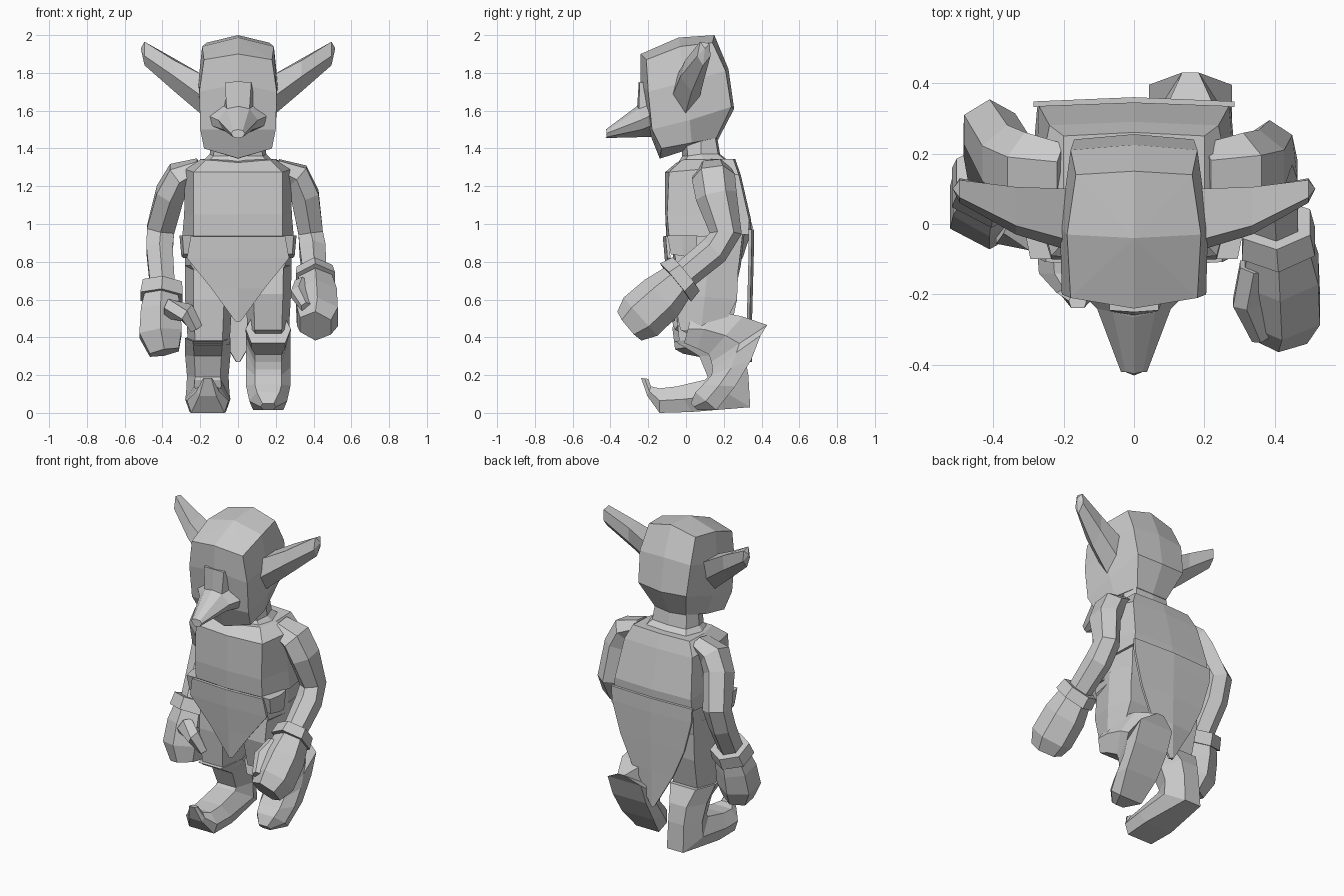
import bpy, bmesh, math
from mathutils import Vector

grey = bpy.data.materials.new("plain grey")
grey.diffuse_color = (0.6, 0.6, 0.6, 1)


def finish(name, bm):
    bmesh.ops.recalc_face_normals(bm, faces=bm.faces[:])
    me = bpy.data.meshes.new(name)
    bm.to_mesh(me)
    bm.free()
    me.materials.append(grey)
    ob = bpy.data.objects.new(name, me)
    bpy.context.collection.objects.link(ob)
    return ob


def loft(name, rings, apex=None):
    """Skin closed rings and cap the ends; apex replaces the last cap by a fan."""
    bm = bmesh.new()
    vs = [[bm.verts.new(p) for p in r] for r in rings]
    n = len(vs[0])
    for a, b in zip(vs, vs[1:]):
        for i in range(n):
            j = (i + 1) % n
            bm.faces.new((a[i], a[j], b[j], b[i]))
    bm.faces.new(vs[0])
    if apex:
        t = bm.verts.new(apex)
        for i in range(n):
            bm.faces.new((vs[-1][i], vs[-1][(i + 1) % n], t))
    else:
        bm.faces.new(vs[-1])
    return finish(name, bm)


def sym(half):
    """Mirror a front-to-back half ring that starts and ends on x = 0."""
    return half + [(-x, y, z) for x, y, z in half[-2:0:-1]]


def sweep(name, x0, stations):
    """Six-sided limb from profile pairs (ya, za, yb, zb, half width, edge ratios a, b)."""
    rings = []
    for ya, za, yb, zb, w, *ratio in stations:
        ra, rb = ratio or (.65, .75)
        ym, zm = (ya + yb) / 2, (za + zb) / 2
        rings.append([(x0 - w * ra, ya, za), (x0 + w * ra, ya, za), (x0 + w, ym, zm),
                      (x0 + w * rb, yb, zb), (x0 - w * rb, yb, zb), (x0 - w, ym, zm)])
    return loft(name, rings)


def limb(name, path, n=6):
    """Tube through points (x, y, z, radius across, radius deep)."""
    pts = [Vector(p[:3]) for p in path]
    rings = []
    for i, p in enumerate(path):
        t = (pts[min(i + 1, len(pts) - 1)] - pts[max(i - 1, 0)]).normalized()
        u = (Vector((1, 0, 0)) - t * t.x).normalized()
        v = t.cross(u)
        rings.append([pts[i] + u * (p[3] * math.cos(a)) + v * (p[4] * math.sin(a))
                      for a in (2 * math.pi * (k + .5) / n for k in range(n))])
    return loft(name, rings)


def panel(name, rows, bulge):
    """Hanging cloth from rows (z, y, half width) with a centre crease."""
    bm = bmesh.new()
    vs = [[bm.verts.new((-w, y, z)), bm.verts.new((0, y + bulge, z)), bm.verts.new((w, y, z))]
          for z, y, w in rows]
    for a, b in zip(vs, vs[1:]):
        for i in (0, 1):
            bm.faces.new((a[i], a[i + 1], b[i + 1], b[i]))
    ob = finish(name, bm)
    mod = ob.modifiers.new("thickness", "SOLIDIFY")
    mod.thickness = .016
    mod.offset = 0


# Head, starting from the ridge under the chin
loft("head", [
    sym([(0, -.138, 1.346), (.02, -.12, 1.352), (.02, .03, 1.40), (.02, .15, 1.44), (0, .165, 1.445)]),
    sym([(0, -.14, 1.348), (.18, -.13, 1.40), (.17, .03, 1.43), (.11, .16, 1.455), (0, .17, 1.447)]),
    sym([(0, -.20, 1.50), (.20, -.18, 1.50), (.20, .02, 1.55), (.17, .24, 1.62), (0, .255, 1.61)]),
    sym([(0, -.24, 1.74), (.205, -.20, 1.70), (.21, -.01, 1.75), (.18, .21, 1.81), (0, .225, 1.82)]),
    sym([(0, -.24, 1.90), (.18, -.21, 1.87), (.19, -.03, 1.94), (.165, .14, 1.96), (0, .15, 2.0)]),
], apex=(0, -.04, 1.987))

# Ears, broad at the root
for s, side in ((1, "left"), (-1, "right")):
    root = [(-.05, 1.78), (-.08, 1.66), (-.01, 1.56), (.07, 1.66), (.10, 1.78)]
    mid = [(-.005, 1.865), (-.03, 1.78), (.03, 1.70), (.10, 1.78), (.105, 1.875)]
    tip = [(.075, 1.965), (.06, 1.89), (.09, 1.84), (.13, 1.89), (.125, 1.955)]
    loft(side + "_ear", [[(s * x, y, z) for y, z in r]
                         for x, r in ((.17, root), (.335, mid), (.495, tip))],
         apex=(s * .515, .10, 1.93))

# Nose: bridge, nostril wings and long drooping tip
loft("nose_bridge", [
    sym([(0, -.25, 1.755), (.07, -.245, 1.75), (.07, -.18, 1.75), (0, -.18, 1.755)]),
    sym([(0, -.26, 1.60), (.06, -.25, 1.60), (.10, -.16, 1.60), (0, -.16, 1.60)])])
loft("nose", [
    sym([(0, -.19, 1.66), (.09, -.19, 1.63), (.15, -.195, 1.57), (.14, -.185, 1.52), (0, -.16, 1.46)]),
    sym([(0, -.265, 1.62), (.06, -.25, 1.61), (.105, -.24, 1.55), (.08, -.235, 1.50), (0, -.23, 1.46)]),
    sym([(0, -.425, 1.50), (.025, -.42, 1.495), (.037, -.42, 1.48), (.025, -.42, 1.46), (0, -.43, 1.455)])])

# Neck
loft("neck", [
    sym([(0, -.05, 1.31), (.17, -.02, 1.31), (.20, .10, 1.32), (.15, .22, 1.33), (0, .23, 1.33)]),
    sym([(0, -.02, 1.36), (.13, .01, 1.36), (.15, .08, 1.37), (.12, .17, 1.37), (0, .18, 1.37)]),
    sym([(0, -.03, 1.45), (.12, .00, 1.45), (.14, .08, 1.47), (.11, .15, 1.49), (0, .16, 1.49)])])

# Shirt and hips
loft("shirt", [
    sym([(0, -.105, .935), (.235, -.09, .935), (.295, .10, .935), (.275, .33, .945), (0, .34, .945)]),
    sym([(0, -.11, 1.05), (.235, -.10, 1.05), (.285, .10, 1.05), (.27, .335, 1.02), (0, .345, 1.02)]),
    sym([(0, -.11, 1.275), (.235, -.09, 1.275), (.28, .08, 1.29), (.24, .28, 1.26), (0, .29, 1.26)]),
    sym([(0, -.05, 1.325), (.17, -.02, 1.34), (.20, .10, 1.34), (.20, .25, 1.345), (0, .26, 1.345)])])
loft("hips", [
    sym([(0, -.02, .60), (.12, -.02, .62), (.20, .10, .66), (.14, .24, .62), (0, .25, .60)]),
    sym([(0, -.06, .78), (.25, -.05, .78), (.28, .11, .78), (.25, .28, .78), (0, .29, .78)]),
    sym([(0, -.09, .95), (.23, -.08, .95), (.28, .10, .95), (.26, .30, .95), (0, .31, .95)])])

# Hanging cloth, front and back
panel("front_cloth", [(.935, -.10, .25), (.82, -.09, .27), (.66, -.075, .14), (.485, -.065, .012)], -.015)
panel("back_cloth", [(.97, .34, .285), (.88, .34, .28), (.68, .335, .225),
                     (.50, .33, .145), (.27, .33, .01)], .012)
for s, side in ((1, "left"), (-1, "right")):
    sweep(side + "_hip_flap", s * .265, [(-.10, .94, .06, .94, .045), (-.08, .84, .05, .82, .035)])

# Legs
sweep("right_thigh", -.155, [(-.04, .84, .28, .84, .125), (-.055, .60, .27, .60, .125),
                             (-.035, .36, .22, .36, .11)])
sweep("left_thigh", .16, [(-.04, .84, .28, .84, .125), (-.07, .63, .27, .60, .12),
                          (-.03, .44, .19, .44, .11), (.06, .39, .17, .42, .10)])

# Planted boot with curled toe
sweep("right_boot", -.16, [
    (-.06, .38, .26, .41, .12), (.07, .30, .31, .31, .12, .6, .5), (.115, .19, .33, .20, .11, .6, .5),
    (.10, .175, .34, .03, .115, .6, .5), (-.05, .14, .03, .005, .12, .6, .8),
    (-.14, .13, -.14, 0, .11, .6, .8), (-.185, .14, -.205, .09, .06), (-.20, .18, -.238, .185, .025)])

# Kicked-back boot, sole facing behind with a pointed heel
sweep("left_boot", .16, [
    (.03, .52, -.01, .37, .12), (.13, .545, .06, .34, .12), (.30, .51, .12, .31, .118, .7, .6),
    (.43, .465, .135, .27, .118, .2, .6), (.395, .41, .14, .23, .118, 1, .6),
    (.345, .28, .135, .20, .118, 1, .6), (.26, .14, .09, .15, .118, .95, .6),
    (.16, .015, .05, .11, .10, .8, .6), (.06, .015, .025, .05, .04)])

# Arms with cuffs, fists and thumbs
limb("left_arm", [(.20, .14, 1.30, .05, .09), (.31, .145, 1.25, .085, .115), (.355, .16, 1.15, .085, .11),
                  (.385, .21, .95, .075, .085), (.395, .15, .86, .08, .08), (.405, -.02, .72, .07, .075)])
limb("left_cuff", [(.405, .00, .735, .11, .115), (.41, -.055, .69, .12, .13)])
limb("left_fist", [(.41, -.04, .70, .10, .10), (.415, -.13, .61, .125, .13), (.42, -.24, .51, .125, .135),
                   (.41, -.30, .46, .095, .10)])
limb("left_thumb", [(.34, -.12, .68, .045, .045), (.32, -.22, .63, .045, .045), (.36, -.32, .56, .03, .03)])

limb("right_arm", [(-.20, .14, 1.30, .05, .09), (-.31, .15, 1.25, .085, .115), (-.36, .18, 1.16, .085, .11),
                   (-.41, .27, .97, .085, .085), (-.415, .23, .86, .08, .08), (-.40, .12, .67, .075, .075)])
limb("right_cuff", [(-.40, .13, .68, .12, .115), (-.405, .10, .61, .13, .12)])
limb("right_fist", [(-.405, .11, .63, .10, .10), (-.41, .08, .54, .12, .12), (-.41, .05, .42, .13, .125),
                    (-.39, .03, .32, .09, .09)])
limb("right_thumb", [(-.37, .00, .55, .06, .06), (-.27, -.04, .53, .055, .055), (-.22, -.02, .45, .04, .04)])
